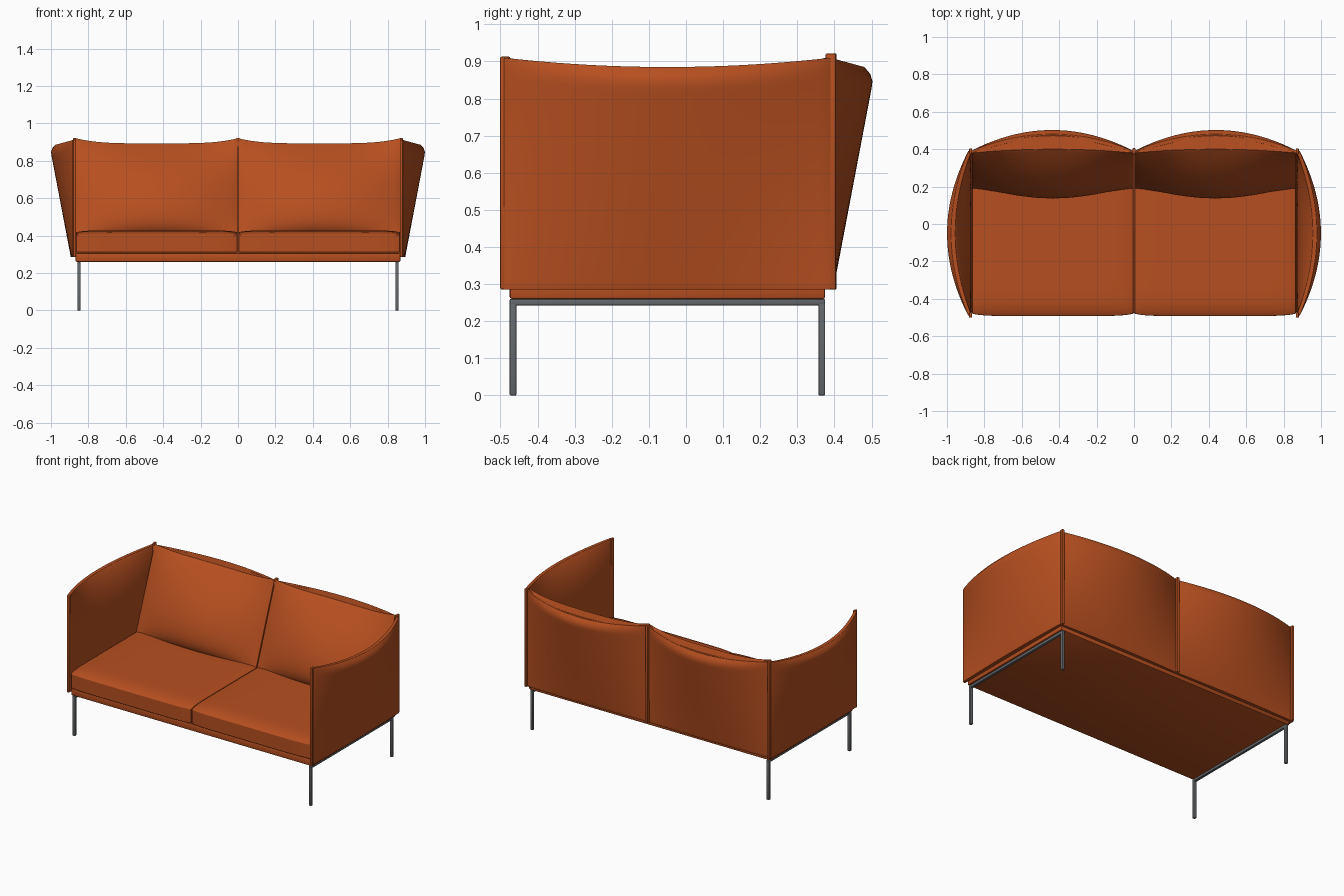
import bpy, bmesh, math
from mathutils import Vector

if "Cube" in bpy.data.objects:
    bpy.data.objects.remove(bpy.data.objects["Cube"], do_unlink=True)


def material(name, color):
    m = bpy.data.materials.new(name)
    m.use_nodes = True
    m.diffuse_color = color
    m.node_tree.nodes["Principled BSDF"].inputs["Base Color"].default_value = color
    return m


LEATHER = material("burnt orange upholstery", (0.47, 0.078, 0.014, 1))
METAL = material("grey metal", (0.13, 0.14, 0.15, 1))


def shaped(name, mat, cuts, shape, bevel=0.0, segments=3):
    """Subdivided cube whose points (-1..1 on each axis) are moved by shape(u, v, w)."""
    bm = bmesh.new()
    bmesh.ops.create_cube(bm, size=2)
    if cuts:
        bmesh.ops.subdivide_edges(bm, edges=bm.edges[:], cuts=cuts, use_grid_fill=True)
    for v in bm.verts:
        v.co = Vector(shape(*v.co))
    bmesh.ops.recalc_face_normals(bm, faces=bm.faces[:])
    mesh = bpy.data.meshes.new(name)
    bm.to_mesh(mesh)
    bm.free()
    ob = bpy.data.objects.new(name, mesh)
    bpy.context.collection.objects.link(ob)
    mesh.materials.append(mat)
    bpy.ops.object.select_all(action="DESELECT")
    ob.select_set(True)
    bpy.context.view_layer.objects.active = ob
    if bevel:
        mod = ob.modifiers.new("rounded edges", "BEVEL")
        mod.width = bevel
        mod.segments = segments
        mod.limit_method = "ANGLE"
        mod.angle_limit = math.radians(45)
        bpy.ops.object.modifier_apply(modifier=mod.name)
    bpy.ops.object.shade_smooth_by_angle(angle=math.radians(40))
    return ob


def box(name, mat, lo, hi, bevel=0.0):
    lo, hi = Vector(lo), Vector(hi)
    return shaped(name, mat, 0, lambda *p: [a + (b - a) * (t + 1) / 2
                  for a, b, t in zip(lo, hi, p)], bevel, 2)


BOTTOM, THICK = 0.285, 0.018


def flare(u, t):
    """Outer face: leans outward, then rolls back in along the top edge."""
    roll = max(0, (t - 0.92) / 0.08) ** 2
    return (1 - u * u) * (0.008 + 0.114 * t - 0.03 * roll)


def padding(u, t):
    """Inner face: upright low down, rolling outward to the top edge."""
    return (1 - u * u) * 0.088 * t ** 5


def panel_top(u):
    return 0.885 + 0.025 * u * u


def shell_panel(name, start, end, out):
    """Padded flared panel whose outer face stands between two floor points."""
    a, b, n = Vector(start), Vector(end), Vector(out)

    def shape(u, v, w):
        t, d = (w + 1) / 2, (v + 1) / 2
        outer, inner = flare(u, t), padding(u, t) - THICK
        p = a.lerp(b, (u + 1) / 2) + n * (inner + (outer - inner) * d)
        return p.x, p.y, BOTTOM + (panel_top(u) - BOTTOM) * t
    return shaped(name, LEATHER, 31, shape, 0.005)


# Base platform
box("base", LEATHER, (-0.868, -0.475, 0.26), (0.868, 0.375, 0.306), 0.006)

for side, s in (("left", 1), ("right", -1)):
    cx = s * 0.434

    # Seat cushion: upright border with a soft crown rolling down to it
    def seat(u, v, w):
        crown = 0.024 * (1 - v ** 10) * (1 - 0.4 * u ** 10) if w > 0 else 0
        front = 0.012 * (1 - u ** 8) if v < 0 else 0
        return cx + 0.431 * u, -0.075 + 0.405 * v - front, 0.357 + 0.047 * w + crown
    shaped(side + "_seat_cushion", LEATHER, 23, seat, 0.01)

    # Plump back cushion: tucked under at the seat, following the shell behind
    def back(u, v, w):
        t, d = (w + 1) / 2, (v + 1) / 2
        z_top = 0.893 + 0.027 * u ** 4 - 0.005 * d
        edge = 0.19 + 0.19 * t
        middle = 0.4 - 0.272 * (1 - t ** 2.2) + 0.035 * (1 - t) ** 12
        front = edge + (middle - edge) * (1 - u * u)
        rear = 0.38 + flare(u, t)
        return cx + 0.431 * u, front + (rear - front) * d, 0.415 + (z_top - 0.415) * t
    shaped(side + "_back_cushion", LEATHER, 25, back, 0.008)

    # Shell panels
    shell_panel(side + "_back_panel", (0, 0.389, 0), (s * 0.875, 0.389, 0), (0, 1, 0))
    shell_panel(side + "_side_panel", (s * 0.886, -0.49, 0), (s * 0.886, 0.39, 0), (s, 0, 0))

    # Piped seams at the front edge and the rear corner
    for label, y, h in (("front", -0.487, 0.913), ("rear", 0.39, 0.922)):
        box(side + "_" + label + "_seam", LEATHER,
            (s * 0.874 - 0.008, y - 0.014, BOTTOM), (s * 0.874 + 0.008, y + 0.014, h), 0.005)

    # Metal leg frame
    x = s * 0.85
    box(side + "_rail", METAL, (x - 0.009, -0.475, 0.243), (x + 0.009, 0.375, 0.26), 0.003)
    for label, y in (("front", -0.466), ("rear", 0.366)):
        box(side + "_" + label + "_leg", METAL,
            (x - 0.009, y - 0.009, 0), (x + 0.009, y + 0.009, 0.255), 0.003)

# Centre seam between the two back panels
box("centre_back_seam", LEATHER, (-0.009, 0.376, BOTTOM), (0.009, 0.406, 0.922), 0.005)
